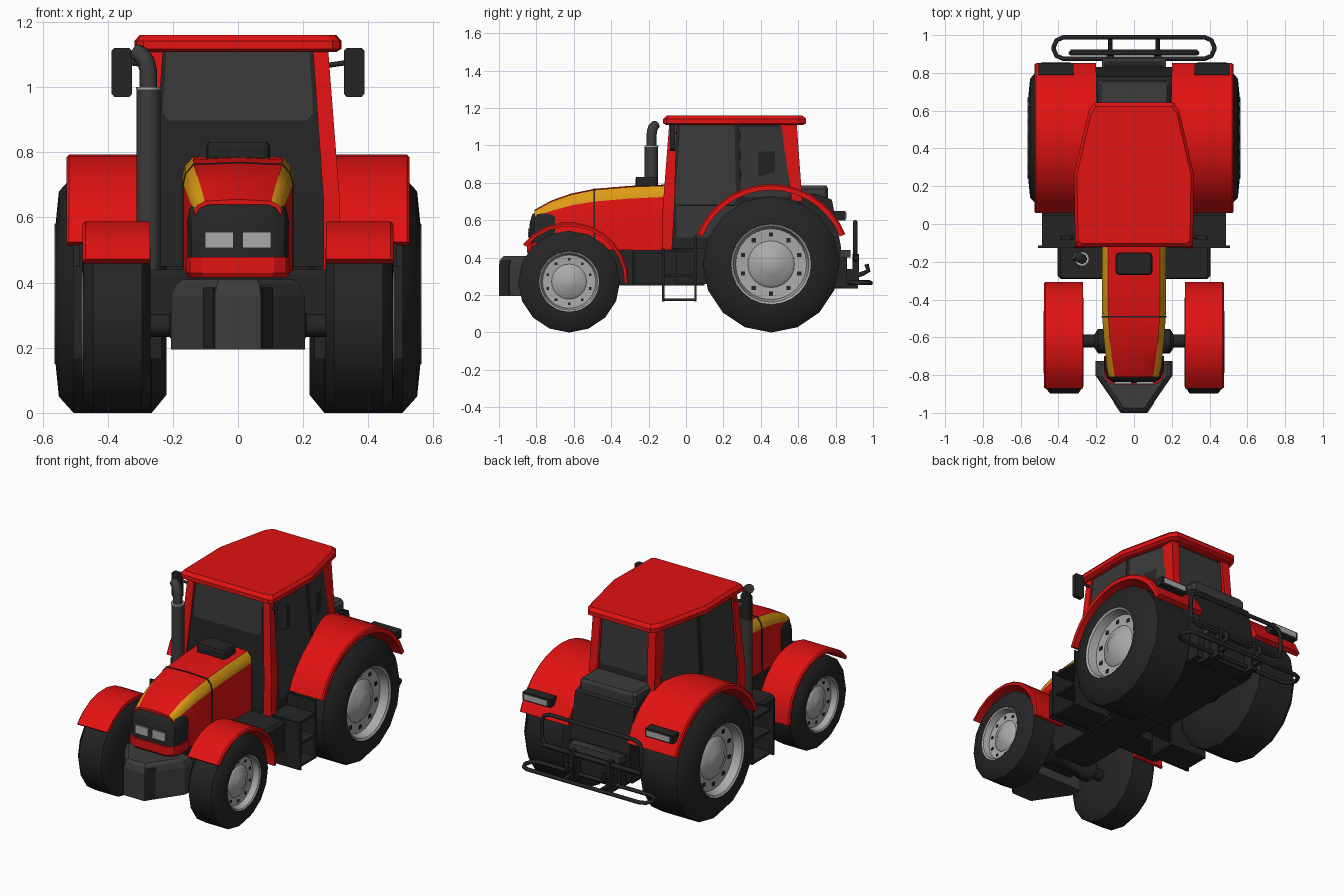
import bpy, bmesh, math
from mathutils import Vector

if "Cube" in bpy.data.objects:
    bpy.data.objects.remove(bpy.data.objects["Cube"])


def material(name, r, g, b):
    m = bpy.data.materials.new(name)
    m.diffuse_color = (r, g, b, 1)
    m.use_nodes = True
    m.node_tree.nodes["Principled BSDF"].inputs["Base Color"].default_value = m.diffuse_color
    return m


RED = material("red paint", 0.76, 0.006, 0.006)
YELLOW = material("yellow stripe", 0.72, 0.33, 0.008)
BLACK = material("black", 0.018, 0.018, 0.018)
DARK = material("dark grey", 0.045, 0.045, 0.045)
GLASS = material("tinted glass", 0.04, 0.04, 0.04)
GREY = material("light grey", 0.4, 0.4, 0.4)


# --- helpers: a "stack" is a list of rings of points joined into a closed solid
def part(name, mats, stacks, mirror=False, smooth=0, rule=None):
    mats = mats if isinstance(mats, list) else [mats]
    bm = bmesh.new()
    for rings in stacks:
        vs = [[bm.verts.new(p) for p in ring] for ring in rings]
        n = len(vs[0])
        for a, b in zip(vs, vs[1:]):
            for i in range(n):
                f = bm.faces.new((a[i], a[(i + 1) % n], b[(i + 1) % n], b[i]))
                if rule:
                    f.material_index = rule(i)
        bm.faces.new(vs[0])
        bm.faces.new(vs[-1])
    bmesh.ops.recalc_face_normals(bm, faces=bm.faces)
    me = bpy.data.meshes.new(name)
    bm.to_mesh(me)
    bm.free()
    for m in mats:
        me.materials.append(m)
    if smooth:
        me.polygons.foreach_set("use_smooth", [True] * len(me.polygons))
        me.set_sharp_from_angle(angle=math.radians(smooth))
    ob = bpy.data.objects.new(name, me)
    bpy.context.collection.objects.link(ob)
    if mirror:
        ob.modifiers.new("mirror", 'MIRROR').use_mirror_merge = False
    return ob


def box(x0, x1, y0, y1, z0, z1):
    return [[(x0, y0, z), (x1, y0, z), (x1, y1, z), (x0, y1, z)] for z in (z0, z1)]


def plan(half, z, s=1, cy=0):
    pts = half + [(-x, y) for x, y in reversed(half)]
    return [(x * s, cy + (y - cy) * s, z) for x, y in pts]


def lathe(profile, cy, cz, n=16):
    return [[(x, cy + r * math.sin(2 * math.pi * i / n), cz - r * math.cos(2 * math.pi * i / n))
             for i in range(n)] for x, r in profile]


def upright(x, y, r, z0, z1, n=14):
    return [[(x + r * math.cos(2 * math.pi * i / n), y + r * math.sin(2 * math.pi * i / n), z)
             for i in range(n)] for z in (z0, z1)]


def tube(name, pts, r, mat, cyclic=False, mirror=False):
    cu = bpy.data.curves.new(name, 'CURVE')
    cu.dimensions = '3D'
    cu.bevel_depth, cu.bevel_resolution, cu.use_fill_caps = r, 2, True
    sp = cu.splines.new('POLY')
    sp.points.add(len(pts) - 1)
    for p, q in zip(sp.points, pts):
        p.co = (*q, 1)
    sp.use_cyclic_u = cyclic
    cu.materials.append(mat)
    ob = bpy.data.objects.new(name, cu)
    bpy.context.collection.objects.link(ob)
    if mirror:
        ob.modifiers.new("mirror", 'MIRROR').use_mirror_merge = False


def round_rect(w, a, b, c):
    """Corner-rounded rectangle, half width w, from a to b."""
    half = [(w - c, a), (w - c * .3, a + c * .3), (w, a + c), (w, b - c), (w - c * .3, b - c * .3), (w - c, b)]
    return half + [(-x, y) for x, y in reversed(half)]


# --- wheels
def wheel(name, tyre, rim, cy, cz, bolt_x, bolt_r, bolts, s):
    part(name + "_tyre", BLACK, [lathe(tyre, cy, cz, 16)], True, 40)
    part(name + "_rim", GREY, [lathe(rim, cy, cz, 24)], True, 40)
    holes = []
    for i in range(bolts):
        a = 2 * math.pi * (i + .5) / bolts
        y, z = cy + bolt_r * math.cos(a), cz + bolt_r * math.sin(a)
        holes.append(box(bolt_x - .01, bolt_x + .004, y - s, y + s, z - s, z + s))
    part(name + "_bolts", BLACK, holes, True)


rim = [(.40, .21), (.563, .215), (.555, .203), (.505, .19), (.50, .125), (.515, .11),
       (.52, .078), (.535, .06), (.537, .002)]
wheel("rear_wheel", [(.22, .15), (.22, .31), (.265, .365), (.505, .365), (.55, .315), (.56, .215), (.49, .20)],
      rim, .455, .365, .503, .158, 10, .011)
wheel("front_wheel", [(.268, .1), (.268, .235), (.295, .272), (.445, .272), (.475, .235), (.478, .16), (.43, .15)],
      [(.478 - (.56 - x) * .7, r * .75) for x, r in rim], -.625, .272, .4385, .119, 10, .007)


# --- fenders
def fender(name, x0, x1, cy, cz, r, t, a0, a1, n):
    rings = []
    for i in range(n + 1):
        a = math.radians(a0 + (a1 - a0) * i / n)
        c, s = math.cos(a), math.sin(a)
        rings.append([(x, cy + q * c, cz + q * s) for x, q in
                      ((x0, r - t), (x0, r), (x1 - .008, r), (x1, r - .008), (x1, r - t))])
    part(name, RED, [rings], True, 30)


fender("rear_fender", .20, .527, .455, .365, .428, .032, 22, 158, 14)
fender("front_fender", .27, .477, -.625, .272, .318, .022, -2, 141, 10)
part("tail_light_housing", BLACK, [box(.32, .505, .79, .852, .60, .65)], True)
part("tail_light", GREY, [box(.335, .49, .852, .857, .61, .642)], True)

# --- hood with yellow edge stripes
def hood_ring(y, w, zt, zb, d, o=0):
    half = [(w + o, zb), (w + o, zt - d), (w - .008 + o, zt - d * .45), (w - .032 + o, zt + o)]
    pts = half + [(0, zt + .006 + o)] + [(-x, z) for x, z in reversed(half)]
    return [(x, y, z) for x, z in pts]


part("hood", [RED, YELLOW],
     [[hood_ring(-.10, .17, .785, .44, .06), hood_ring(-.30, .17, .778, .44, .062),
       hood_ring(-.49, .168, .762, .44, .062), hood_ring(-.61, .16, .738, .43, .058),
       hood_ring(-.72, .148, .70, .42, .05), hood_ring(-.81, .134, .65, .42, .03)]],
     smooth=35, rule=lambda i: 1 if i in (1, 2, 5, 6) else 0)
part("hood_seam", BLACK, [[hood_ring(y, .168, .762, .45, .062, .003) for y in (-.494, -.486)]])
part("hood_vent", BLACK, [[plan(round_rect(.098, -.27, -.15, .02)[:6], z, s, -.21)
                           for z, s in ((.77, 1), (.82, 1), (.832, .93))]])


def nose(w, y, z):
    return plan([(w - .05, y), (w - .012, y + .025), (w, y + .06), (w, -.70)], z)


part("grille", BLACK, [[nose(.155, -.842, .47), nose(.156, -.835, .59), nose(.148, -.822, .63), nose(.135, -.80, .648)]],
     smooth=35)
part("nose_bumper", RED, [[nose(.152, -.84, .415), nose(.16, -.85, .43), nose(.16, -.85, .478)]])
part("headlights", GREY, [box(.014, .102, -.846, -.83, .507, .555)], True)

# --- front weight block
W = [(.07, -1.0), (.088, -.97), (.205, -.80), (.205, -.725)]
part("front_weight", DARK, [[plan(W, .195), plan(W, .36), plan(W, .395, .93, -.85), plan(W, .41, .82, -.85)]])
part("weight_slots", BLACK, [[[(x, y, z) for x, y in ((.075, -.996), (.108, -.946), (.1, -.93), (.065, -.97))]
                              for z in (.2, .385)]], True)

# --- chassis, axles and rear body
part("chassis", BLACK, [box(-.13, .13, -.76, .1, .25, .46)])
part("front_axle", BLACK, [lathe([(0, .045), (.10, .045), (.13, .065), (.19, .065), (.21, .035), (.30, .035)],
                                 -.62, .268, 12)], True, 35)
part("rear_axle", BLACK, [lathe([(0, .1), (.26, .1)], .455, .365, 12)], True, 35)
part("rear_body", BLACK, [[plan([(.2, -.05), (.2, y)], z) for z, y in ((.26, .80), (.45, .83), (.71, .78), (.74, .7))]])
part("rear_locker", DARK, [[plan([(.19, .55), (.19, .745), (.175, .76)], z, s, .65)
                            for z, s in ((.70, 1), (.768, 1), (.786, .92))]])
part("side_tank", BLACK, [[plan([(.39, -.29), (.405, -.275), (.405, -.12)], z, s, -.2)
                           for z, s in ((.26, 1), (.425, 1), (.44, .96))]])

# --- access steps
part("steps", BLACK, [box(.235, .507, -.127, -.115, .165, .45), box(.235, .487, .045, .057, .165, .52)]
     + [box(.235, .487, -.12, .05, z, z + .014) for z in (.167, .30, .43)], True)

# --- cab: black shell, glass plates, red pillars, roof
LOW = [(.30, -.115), (.30, .28), (.205, .605)]
TOP = [(.267, -.08), (.267, .27), (.192, .575)]
part("cab_shell", BLACK, [[plan(LOW, .45), plan(LOW, .68), plan(TOP, 1.115)]])


def pane(name, a, b, c, d, u0, u1, v0, v1, mirror=True):
    a, b, c, d = map(Vector, (a, b, c, d))
    n = (b - a).cross(d - a).normalized()
    if n.dot((a + c) / 2 - Vector((0, .25, .8))) < 0:
        n = -n
    q = [a.lerp(b, u).lerp(d.lerp(c, u), v) for u, v in
         ((u0, v0 + .05), (u0 + .03, v0), (u1 - .03, v0), (u1, v0 + .05), (u1, v1), (u0, v1))]
    part(name, GLASS, [[[p - n * .003 for p in q], [p + n * .004 for p in q]]], mirror)


def at(p, z, sx=1):
    return (p[0] * sx, p[1], z)


pane("windscreen", at(LOW[0], .68, -1), at(LOW[0], .68), at(TOP[0], 1.115), at(TOP[0], 1.115, -1), .09, .91, .5, .99, False)
pane("rear_window", at(LOW[2], .68, -1), at(LOW[2], .68), at(TOP[2], 1.115), at(TOP[2], 1.115, -1), .1, .9, .33, .95, False)
pane("door_glass", at(LOW[0], .68), at(LOW[1], .68), at(TOP[1], 1.115), at(TOP[0], 1.115), .14, .97, 0, .98)
pane("door_lower_glass", at(LOW[0], .45), at(LOW[1], .45), at(LOW[1], .68), at(LOW[0], .68), .16, .97, .25, 1)
pane("rear_side_glass", at(LOW[1], .68), at(LOW[2], .68), at(TOP[2], 1.115), at(TOP[1], 1.115), .05, .85, .1, .96)


def rect(x0, x1, y0, y1, z):
    return [(x0, y0, z), (x1, y0, z), (x1, y1, z), (x0, y1, z)]


part("front_pillar", RED, [[rect(.17, .308, -.128, -.075, .44), rect(.262, .312, -.125, -.062, .66),
                            rect(.23, .277, -.09, -.05, 1.115)][1:]], True)
part("pillar_base", RED, [[rect(.262, .312, -.13, -.075, .44), rect(.262, .312, -.125, -.062, .66)]], True)
part("rear_pillar", RED, [[rect(.17, .222, .57, .622, .70), rect(.16, .212, .505, .592, 1.115)]], True)
R = [(.29, -.122), (.312, -.105), (.318, .26), (.24, .60), (.21, .642)]
part("roof", RED, [[plan(R, 1.108, .95, .25), plan(R, 1.118, 1, .25), plan(R, 1.142, 1, .25),
                    plan(R, 1.16, .95, .25)]])

# --- mirrors and exhaust
part("mirror", BLACK, [[[(x, y, z) for x, z in ((.333, .97), (.38, .97), (.388, .98), (.388, 1.112), (.38, 1.12),
                                                (.333, 1.12), (.325, 1.112), (.325, .98))]
                        for y in (-.085, -.06)]], True)
tube("mirror_arm", [(.26, -.06, 1.065), (.33, -.07, 1.075)], .008, BLACK, mirror=True)
part("exhaust_stack", DARK, [upright(-.275, -.185, .037, .43, .995)], smooth=40)
part("exhaust_collar", GREY, [upright(-.275, -.185, .038, .993, 1.001)], smooth=40)
tube("exhaust_pipe", [(-.275, -.185, .99), (-.275, -.185, 1.05), (-.283, -.181, 1.08), (-.298, -.174, 1.10),
                      (-.315, -.165, 1.108)], .027, DARK)

# --- rear hitch
tube("hitch_lower_frame", [(x, y, .265) for x, y in round_rect(.425, .875, .988, .05)], .012, BLACK, True)
tube("hitch_guard_frame", [(x, .905, z) for x, z in round_rect(.335, .39, .59, .05)], .012, BLACK, True)
tube("hitch_crossbar", [(-.335, .91, .40), (.335, .91, .40)], .013, BLACK)
part("hitch_block", BLACK, [box(-.16, .16, .76, .86, .24, .44)])
part("lift_cylinder", DARK, [box(-.17, .17, .82, .88, .40, .44)])
part("hitch_arms", BLACK, [box(.105, .145, .78, .92, .235, .34), box(.113, .137, .89, .925, .27, .42),
                           box(.113, .137, .9, .985, .255, .28)], True)
tube("hitch_hooks", [(.125, .90, .30), (.125, .945, .315), (.125, .975, .33), (.125, .965, .365)], .012, BLACK, mirror=True)
